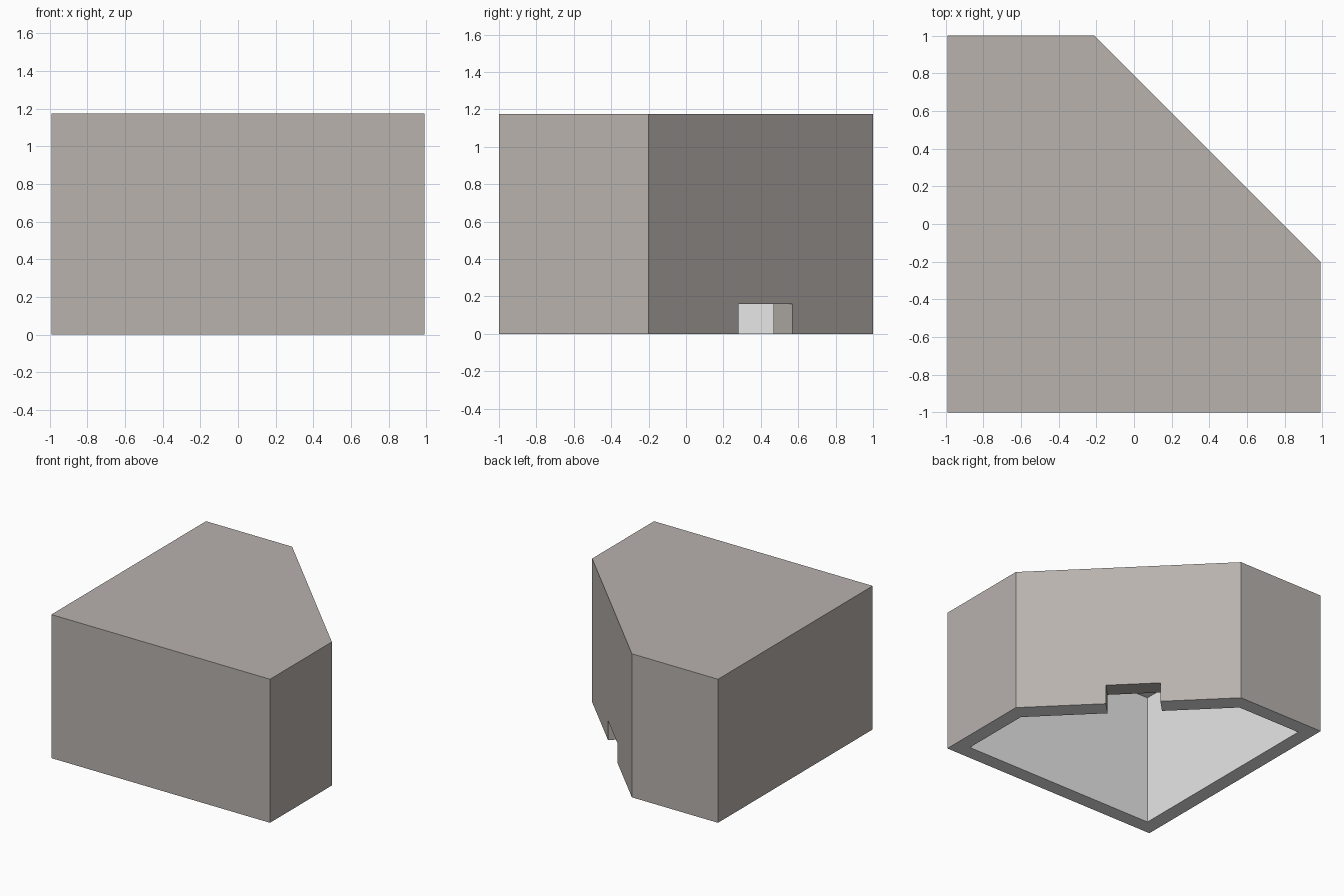
import bpy, bmesh
from mathutils import Vector, Matrix
from math import radians

if "Cube" in bpy.data.objects:
    bpy.data.objects.remove(bpy.data.objects["Cube"])

def material(name, col):
    m = bpy.data.materials.new(name)
    m.diffuse_color = (*col, 1)
    m.use_nodes = True
    m.node_tree.nodes["Principled BSDF"].inputs["Base Color"].default_value = m.diffuse_color
    return m

mats = [material("warm_grey", (0.48, 0.445, 0.42)),
        material("pale_grey", (0.8, 0.8, 0.8))]

def prism(name, pts, z0, z1, rule):
    """Extrude a counter-clockwise outline; rule(normal) picks the colour."""
    bm = bmesh.new()
    face = bm.faces.new([bm.verts.new((x, y, z0)) for x, y in pts])
    out = bmesh.ops.extrude_face_region(bm, geom=[face])["geom"]
    top = [g for g in out if isinstance(g, bmesh.types.BMVert)]
    bmesh.ops.translate(bm, verts=top, vec=(0, 0, z1 - z0))
    bmesh.ops.recalc_face_normals(bm, faces=bm.faces)
    bm.normal_update()
    for f in bm.faces:
        f.material_index = rule(f.normal)
    me = bpy.data.meshes.new(name)
    bm.to_mesh(me)
    bm.free()
    for m in mats:
        me.materials.append(m)
    ob = bpy.data.objects.new(name, me)
    bpy.context.collection.objects.link(ob)
    return ob

def outline(x, y0, y1, s):
    """Rectangle whose back right corner is cut along x + y = s."""
    return [(-x, y0), (x, y0), (x, s - x), (s - y1, y1), (-x, y1)]

H, WALL, DIAG = 1.175, 0.12, 0.145

# Outer body: pale underside rim, warm sides and top
body = prism("corner_shell", outline(0.99, -1, 1, 0.79), 0, H,
             lambda n: 1 if n.z < -0.5 else 0)

# Hollow inside, open at the bottom
cavity = prism("cavity_cutter",
               outline(0.99 - WALL, -1 + WALL, 1 - WALL, 0.79 - DIAG * 2 ** 0.5),
               -0.2, H - 0.1, lambda n: 1)

# Small doorway in the middle of the diagonal wall
turn = Matrix.Rotation(radians(45), 2)
centre = Vector((0.365, 0.425))
door = prism("notch_cutter",
             [tuple(turn @ Vector(p) + centre) for p in
              ((-0.25, -0.205), (0.15, -0.205), (0.15, 0.205), (-0.25, 0.205))],
             -0.1, 0.16, lambda n: 0)

bpy.context.view_layer.objects.active = body
for cutter in (cavity, door):
    cutter.hide_render = True
    mod = body.modifiers.new("cut", 'BOOLEAN')
    mod.operation = 'DIFFERENCE'
    mod.solver = 'EXACT'
    mod.object = cutter
    bpy.ops.object.modifier_apply(modifier=mod.name)
    bpy.data.objects.remove(cutter)
